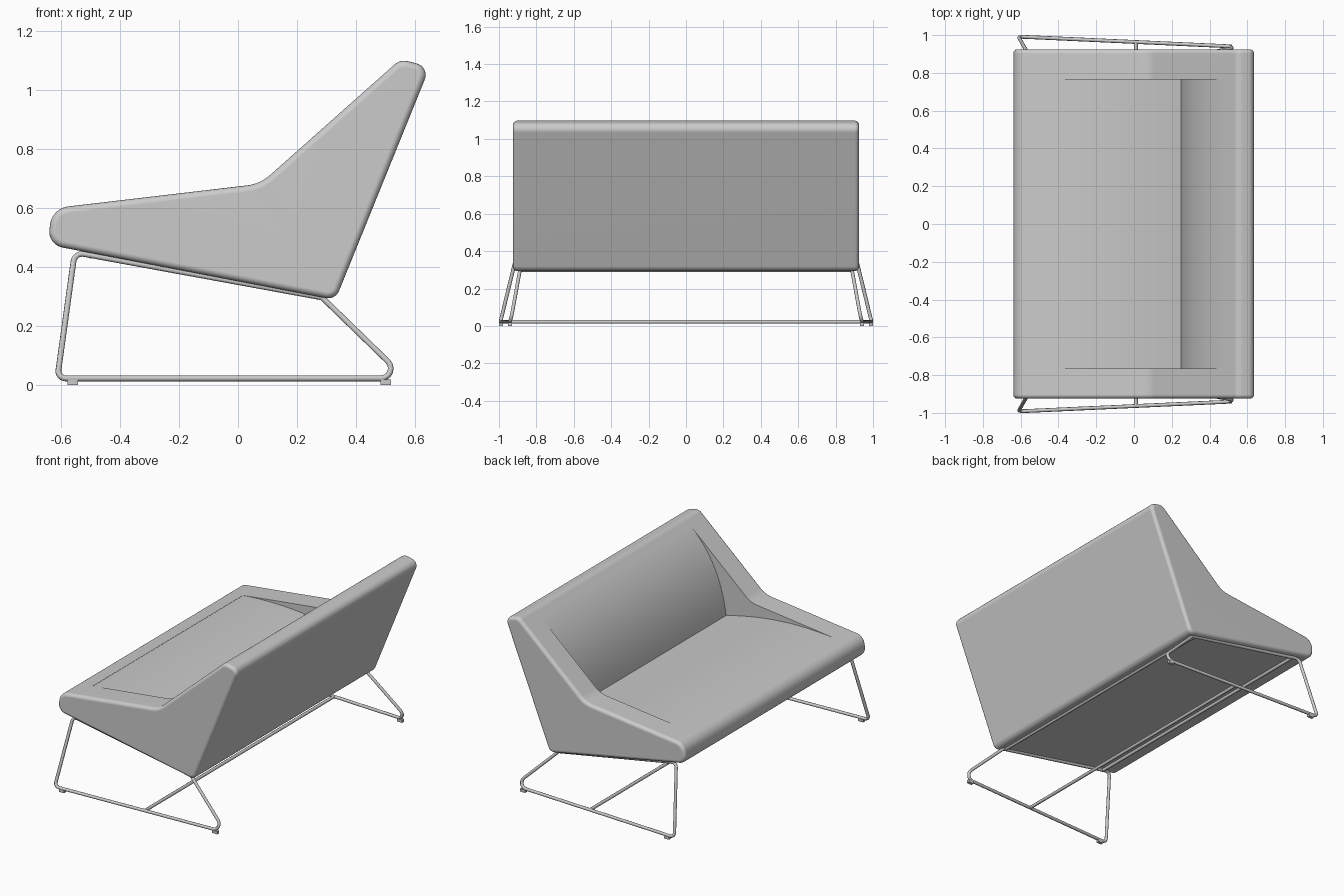
import bpy, bmesh, math
from mathutils import Vector

if "Cube" in bpy.data.objects:
    bpy.data.objects.remove(bpy.data.objects["Cube"])


def make_material(name, value):
    m = bpy.data.materials.new(name)
    m.use_nodes = True
    col = (value, value, value, 1)
    m.diffuse_color = col
    m.node_tree.nodes["Principled BSDF"].inputs["Base Color"].default_value = col
    return m


grey = make_material("soft grey", 0.6)


def fillet(corners, steps=8):
    """Round each (point, radius) corner of a closed path."""
    out = []
    n = len(corners)
    for i, (p, r) in enumerate(corners):
        p = Vector(p)
        a = (Vector(corners[i - 1][0]) - p).normalized()
        b = (Vector(corners[(i + 1) % n][0]) - p).normalized()
        half = a.angle(b) / 2
        centre = p + (a + b).normalized() * (r / math.sin(half))
        start = (p + a * (r / math.tan(half)) - centre).normalized()
        end = (p + b * (r / math.tan(half)) - centre).normalized()
        for k in range(steps + 1):
            out.append(centre + start.slerp(end, k / steps).normalized() * r)
    return out


def bend(a, c, b, steps=14):
    """Points along a quadratic curve from a to b."""
    a, c, b = Vector(a), Vector(c), Vector(b)
    return [a * (1 - t) ** 2 + c * 2 * t * (1 - t) + b * t * t
            for t in (k / steps for k in range(steps + 1))]


def prism(name, points, half):
    """Extrude an x-z outline across y."""
    bm = bmesh.new()
    face = bm.faces.new([bm.verts.new((p.x, -half, p.z)) for p in points])
    ext = bmesh.ops.extrude_face_region(bm, geom=[face])
    bmesh.ops.translate(bm, vec=(0, 2 * half, 0),
                        verts=[v for v in ext["geom"] if isinstance(v, bmesh.types.BMVert)])
    bmesh.ops.recalc_face_normals(bm, faces=bm.faces)
    return add_mesh(name, bm)


def add_mesh(name, bm):
    me = bpy.data.meshes.new(name)
    bm.to_mesh(me)
    bm.free()
    ob = bpy.data.objects.new(name, me)
    bpy.context.collection.objects.link(ob)
    me.materials.append(grey)
    return ob


def activate(ob):
    bpy.ops.object.select_all(action='DESELECT')
    ob.select_set(True)
    bpy.context.view_layer.objects.active = ob


def tube(name, points, closed, radius=0.01):
    cu = bpy.data.curves.new(name, 'CURVE')
    cu.dimensions = '3D'
    cu.bevel_depth = radius
    cu.bevel_resolution = 2
    cu.use_fill_caps = True
    sp = cu.splines.new('POLY')
    sp.points.add(len(points) - 1)
    for q, p in zip(sp.points, points):
        q.co = (*p, 1)
    sp.use_cyclic_u = closed
    sp.use_smooth = True
    cu.materials.append(grey)
    ob = bpy.data.objects.new(name, cu)
    bpy.context.collection.objects.link(ob)
    return ob


# Upholstered shell: rounded side outline, softened at both ends
outline = fillet([
    ((-0.63, 0, 0.598), 0.07), ((-0.645, 0, 0.475), 0.055),
    ((0.33, 0, 0.288), 0.04), ((0.65, 0, 1.077), 0.04),
    ((0.55, 0, 1.103), 0.05), ((0.075, 0, 0.681), 0.14)])
body = prism("sofa_body", outline, 0.925)
bev = body.modifiers.new("soft_ends", 'BEVEL')
bev.width = 0.022
bev.segments = 4
bev.limit_method = 'ANGLE'
bev.angle_limit = math.radians(60)

# Sitting recess with crowned seat and back, leaving an arm at each end
recess = bend((-0.5, 0, 0.612), (-0.125, 0, 0.651), (0.25, 0, 0.55))
recess += bend((0.25, 0, 0.55), (0.29, 0, 0.87), (0.5, 0, 1.059))[1:]
recess += [Vector((0.5, 0, 1.3)), Vector((-0.5, 0, 1.3))]
cutter = prism("recess_cutter", recess, 0.765)
cutter.hide_render = True
cut = body.modifiers.new("recess", 'BOOLEAN')
cut.object = cutter
cut.operation = 'DIFFERENCE'
cut.solver = 'EXACT'
activate(body)
for mod in [m.name for m in body.modifiers]:
    bpy.ops.object.modifier_apply(modifier=mod)
bpy.data.objects.remove(cutter)
bpy.ops.object.shade_smooth_by_angle(angle=math.radians(30))
body.modifiers.new("clean_shading", 'WEIGHTED_NORMAL').keep_sharp = True

# Bent tube side frames with small floor pads
for side, s in (("right", -1), ("left", 1)):
    loop = fillet([
        ((-0.612, s * 0.992, 0.022), 0.025), ((-0.553, s * 0.888, 0.449), 0.03),
        ((0.285, s * 0.888, 0.296), 0.02), ((0.567, s * 0.938, 0.022), 0.035)], 6)
    tube(side + "_side_frame", loop, True)
    for end, x, y in (("front", -0.56, 0.989), ("rear", 0.5, 0.941)):
        bm = bmesh.new()
        bmesh.ops.create_cube(bm, size=1)
        bmesh.ops.scale(bm, vec=(0.036, 0.02, 0.018), verts=bm.verts)
        bmesh.ops.translate(bm, vec=(x, s * y, 0.009), verts=bm.verts)
        add_mesh(f"{side}_{end}_foot_pad", bm)

# Cross bars joining the side frames
for name, x, y, z in (("floor_cross_bar", 0.01, 0.964, 0.022),
                      ("front_cross_bar", -0.5, 0.888, 0.438),
                      ("rear_cross_bar", 0.27, 0.888, 0.298)):
    tube(name, [(x, -y, z), (x, y, z)], False)
